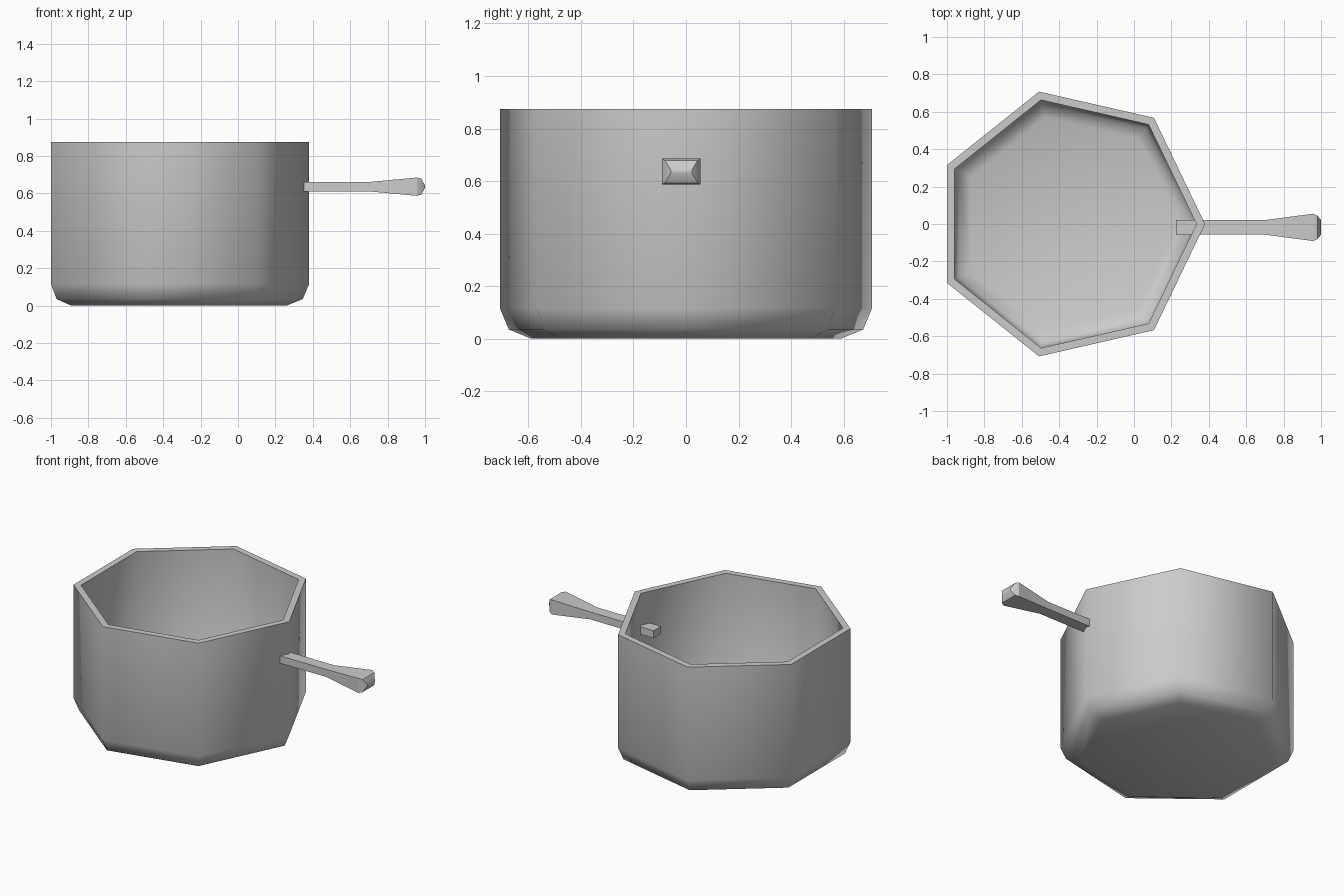
import bpy, bmesh, math

cube = bpy.data.objects.get("Cube")
if cube:
    bpy.data.objects.remove(cube, do_unlink=True)

GREY = (0.6, 0.6, 0.6, 1)
metal = bpy.data.materials.new("grey metal")
metal.use_nodes = True
metal.diffuse_color = GREY
metal.node_tree.nodes["Principled BSDF"].inputs["Base Color"].default_value = GREY


def loft(name, rings, smooth_angle):
    """Skin a list of equally sized point rings and cap both ends."""
    bm = bmesh.new()
    loops = [[bm.verts.new(p) for p in ring] for ring in rings]
    for a, b in zip(loops, loops[1:]):
        for i in range(len(a)):
            j = (i + 1) % len(a)
            bm.faces.new((a[i], a[j], b[j], b[i]))
    bm.faces.new(loops[0][::-1])
    bm.faces.new(loops[-1])
    bmesh.ops.recalc_face_normals(bm, faces=bm.faces)
    mesh = bpy.data.meshes.new(name)
    bm.to_mesh(mesh)
    bm.free()
    mesh.materials.append(metal)
    obj = bpy.data.objects.new(name, mesh)
    bpy.context.collection.objects.link(obj)
    bpy.ops.object.select_all(action='DESELECT')
    obj.select_set(True)
    bpy.context.view_layer.objects.active = obj
    bpy.ops.object.shade_smooth_by_angle(angle=math.radians(smooth_angle))
    return obj


# Seven-sided pot: profile of (radius, height) from underside over the rim to the floor
SIDES, POT_X = 7, -0.346
profile = [(0.605, 0), (0.692, 0.035), (0.726, 0.115), (0.726, 0.875),
           (0.68, 0.875), (0.68, 0.125), (0.655, 0.075), (0.585, 0.05)]


def heptagon(radius, z):
    angles = [2 * math.pi * i / SIDES for i in range(SIDES)]
    return [(POT_X + radius * math.cos(a), radius * math.sin(a), z) for a in angles]


loft("pot_body", [heptagon(r, z) for r, z in profile], 60)

# Handle: rectangular sections of (x, width, height), flaring to a rounded tip
HANDLE_Y, HANDLE_Z = -0.018, 0.636
sections = [(0.225, 0.078, 0.05), (0.7, 0.078, 0.05), (0.958, 0.146, 0.098),
            (0.98, 0.125, 0.085), (1.0, 0.08, 0.012)]


def rectangle(x, width, height):
    corners = ((-1, -1), (1, -1), (1, 1), (-1, 1))
    return [(x, HANDLE_Y + s * width / 2, HANDLE_Z + t * height / 2) for s, t in corners]


loft("handle", [rectangle(*s) for s in sections], 30)
